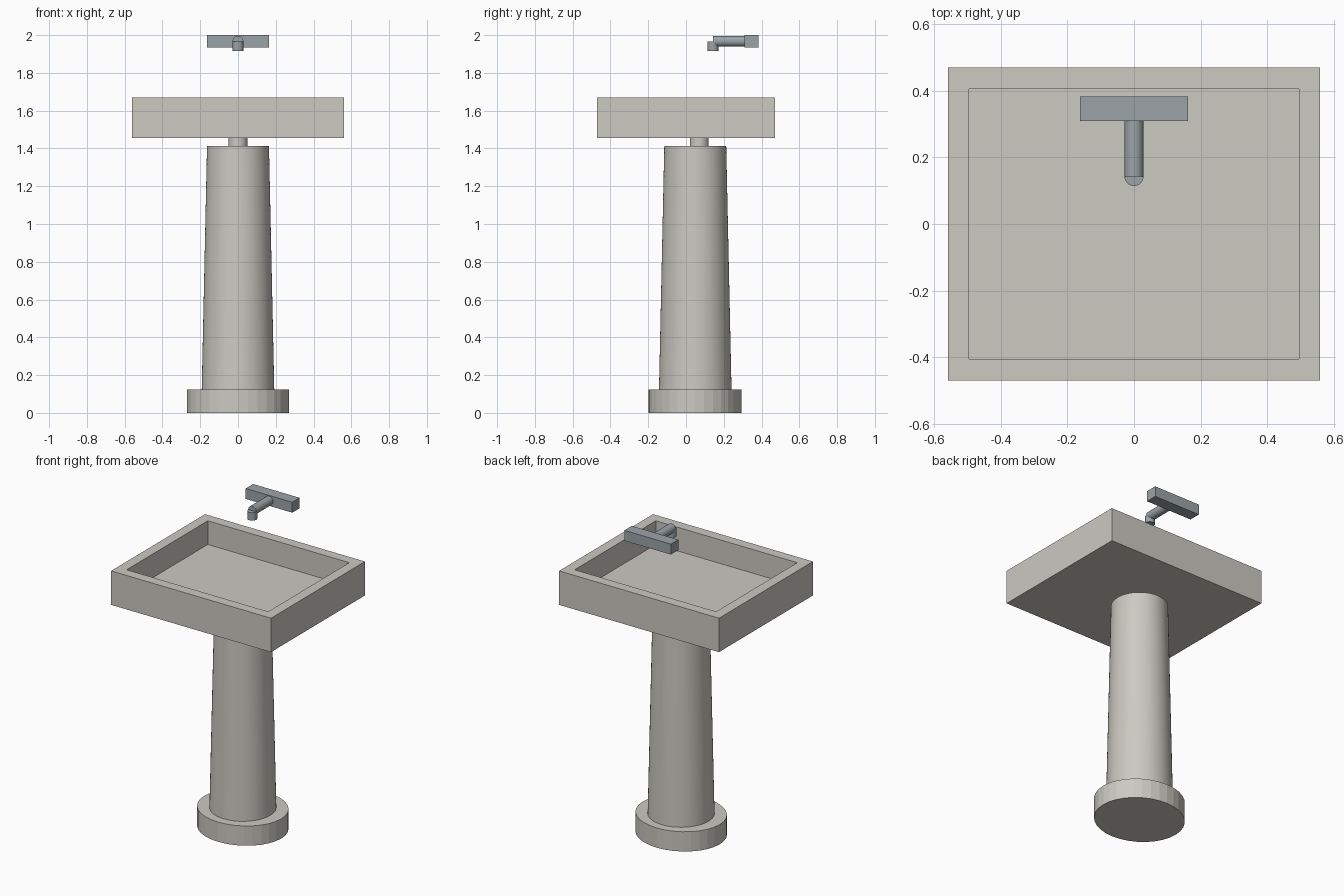
import bpy
import bmesh
from math import radians
from mathutils import Matrix, Vector

if "Cube" in bpy.data.objects:
    bpy.data.objects.remove(bpy.data.objects["Cube"])


def material(name, rgb):
    mat = bpy.data.materials.new(name)
    mat.use_nodes = True
    colour = (*rgb, 1)
    mat.diffuse_color = colour
    mat.node_tree.nodes["Principled BSDF"].inputs["Base Color"].default_value = colour
    return mat


ceramic = material("warm grey ceramic", (0.6, 0.585, 0.535))
metal = material("blue grey metal", (0.33, 0.37, 0.39))


def finish(name, bm, mat, smooth=False):
    mesh = bpy.data.meshes.new(name)
    bm.to_mesh(mesh)
    bm.free()
    mesh.materials.append(mat)
    obj = bpy.data.objects.new(name, mesh)
    bpy.context.collection.objects.link(obj)
    if smooth:
        bpy.ops.object.select_all(action="DESELECT")
        obj.select_set(True)
        bpy.context.view_layer.objects.active = obj
        bpy.ops.object.shade_smooth_by_angle(angle=radians(30))
    return obj


def box_mesh(low, high):
    low, high = Vector(low), Vector(high)
    bm = bmesh.new()
    bmesh.ops.create_cube(bm, size=1, matrix=Matrix.Translation((low + high) / 2)
                          @ Matrix.Diagonal((*(high - low), 1)))
    return bm


def tube(name, start, end, r1, r2, mat, sides=32, stretch=1, smooth=True):
    """Closed cone or cylinder between two points; stretch widens it along x."""
    start, end = Vector(start), Vector(end)
    axis = end - start
    bm = bmesh.new()
    bmesh.ops.create_cone(
        bm, cap_ends=True, segments=sides, radius1=r1, radius2=r2, depth=axis.length,
        matrix=Matrix.Translation((start + end) / 2) @ Matrix.Diagonal((stretch, 1, 1, 1))
        @ axis.to_track_quat("Z", "Y").to_matrix().to_4x4())
    return finish(name, bm, mat, smooth)


# Oval foot, tapering column and the drain joining it to the basin
tube("foot", (0, 0.048, 0), (0, 0.048, 0.125), 0.246, 0.246, ceramic,
     stretch=1.1, smooth=False)
tube("column", (0, 0.049, 0.125), (0, 0.049, 1.412), 0.192, 0.164, ceramic, sides=64)
tube("drain", (0, 0.07, 1.40), (0, 0.07, 1.46), 0.05, 0.05, ceramic)

# Basin: a slab with its top face inset and pushed down
bm = box_mesh((-0.56, -0.47, 1.455), (0.56, 0.47, 1.67))
bm.normal_update()
top = max(bm.faces, key=lambda f: f.calc_center_median().z)
bmesh.ops.inset_individual(bm, faces=[top], thickness=0.091)
rim = bmesh.ops.extrude_face_region(bm, geom=[top])
bmesh.ops.translate(bm, vec=(0, 0, -0.15),
                    verts=[v for v in rim["geom"] if isinstance(v, bmesh.types.BMVert)])
if top.is_valid:
    bm.faces.remove(top)
bmesh.ops.recalc_face_normals(bm, faces=bm.faces)
finish("basin", bm, ceramic)

# Tap: wall bar, horizontal spout and downturned outlet
finish("tap_bar", box_mesh((-0.163, 0.31, 1.934), (0.163, 0.384, 2)), metal)
tube("tap_spout", (0, 0.143, 1.967), (0, 0.315, 1.967), 0.0285, 0.0285, metal)
tube("tap_outlet", (0, 0.143, 1.917), (0, 0.143, 1.967), 0.0285, 0.0285, metal)
